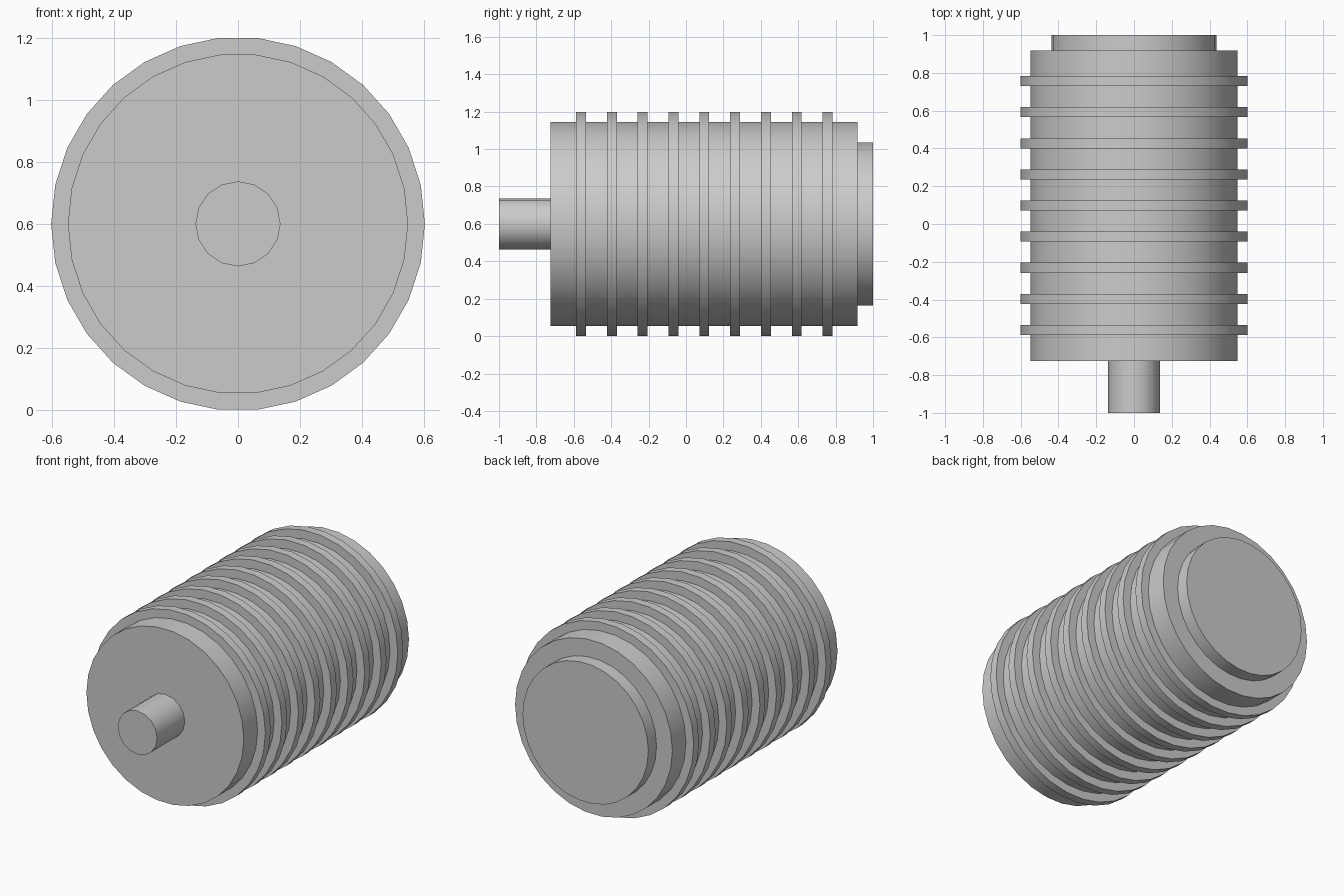
import bpy
import math

cube = bpy.data.objects.get("Cube")
if cube:
    bpy.data.objects.remove(cube, do_unlink=True)

AXIS_HEIGHT = 0.6
FIN_COUNT = 9
FIN_STEP = 0.1647
FIN_WIDTH = 0.053

grey = bpy.data.materials.new("grey_metal")
grey.use_nodes = True
colour = (0.6, 0.6, 0.6, 1)
grey.diffuse_color = colour
grey.node_tree.nodes["Principled BSDF"].inputs["Base Color"].default_value = colour


def drum(name, radius, front, back, sides=30):
    """Cylinder lying along y, with a corner on each side of its axis."""
    quarter = math.pi / 2
    bpy.ops.mesh.primitive_cylinder_add(
        vertices=sides, radius=radius, depth=back - front,
        location=(0, (front + back) / 2, AXIS_HEIGHT),
        rotation=(quarter, 0, 0))
    obj = bpy.context.object
    obj.name = name
    # Turn about the drum's own axis so the top is a flat facet
    obj.rotation_euler.rotate_axis("Z", quarter)
    obj.data.materials.append(grey)
    bpy.ops.object.shade_smooth_by_angle(angle=math.radians(30))
    return obj


# Main housing, drive shaft and rear cap
drum("housing", 0.548, -0.725, 0.918)
drum("shaft", 0.137, -1, -0.725, sides=16)
drum("rear_cap", 0.438, 0.918, 1)

# Cooling fins
for i in range(FIN_COUNT):
    middle = -0.561 + i * FIN_STEP
    drum(f"cooling_fin_{i + 1}", 0.602, middle - FIN_WIDTH / 2, middle + FIN_WIDTH / 2)
